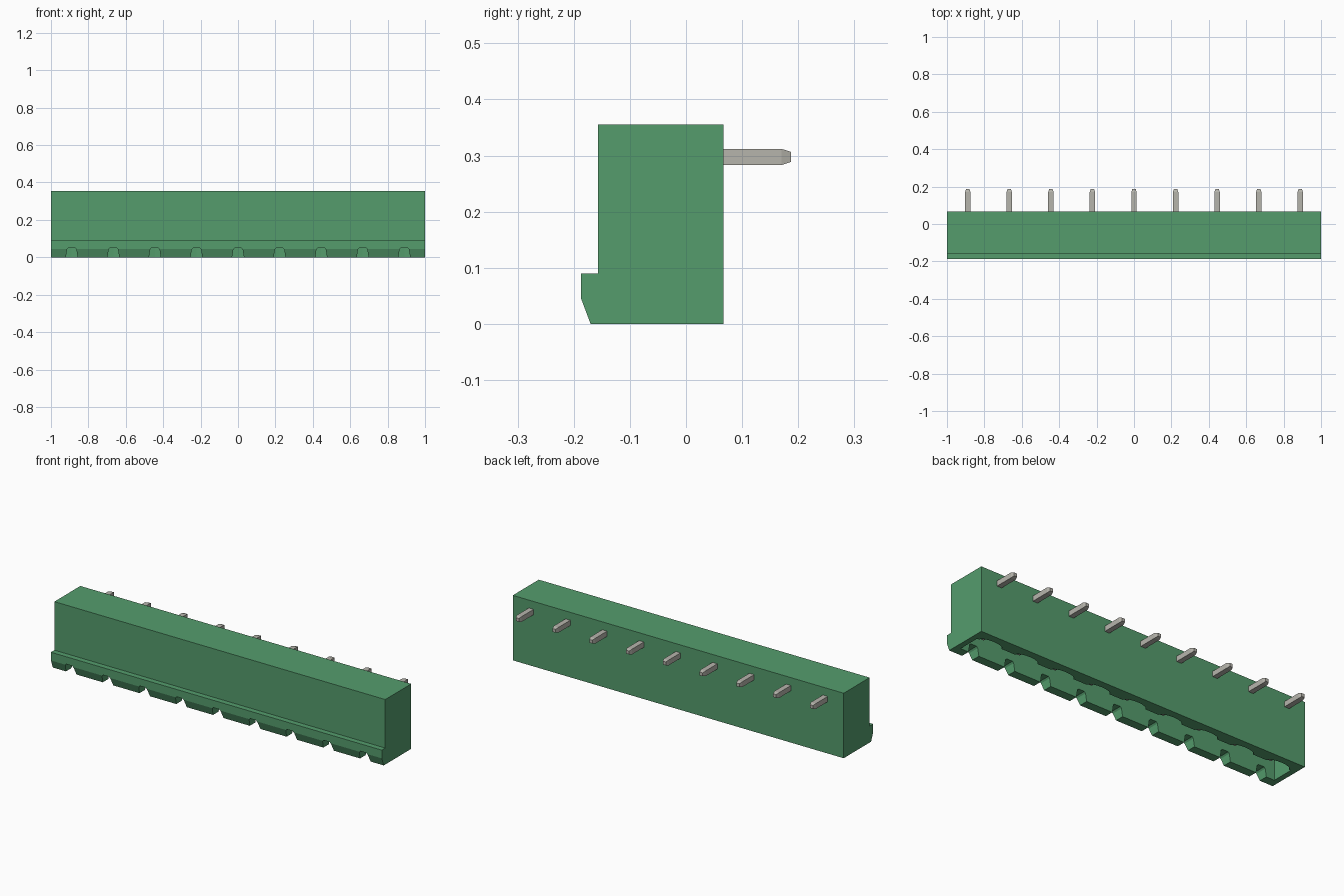
import bpy, bmesh, math
from mathutils import Vector

cube = bpy.data.objects.get("Cube")
if cube:
    bpy.data.objects.remove(cube, do_unlink=True)

POLES = 9
PITCH = 2 / POLES
XS = [(i - (POLES - 1) / 2) * PITCH for i in range(POLES)]


def material(name, rgb):
    m = bpy.data.materials.new(name)
    m.use_nodes = True
    m.diffuse_color = (*rgb, 1)
    bsdf = next(n for n in m.node_tree.nodes if n.type == 'BSDF_PRINCIPLED')
    bsdf.inputs["Base Color"].default_value = (*rgb, 1)
    return m


green = material("green plastic", (0.09, 0.335, 0.152))
metal = material("tinned metal", (0.47, 0.46, 0.415))


def prism(bm, points, depth):
    """Extrude a closed polygon of 3D points along depth."""
    face = bm.faces.new([bm.verts.new(p) for p in points])
    new = bmesh.ops.extrude_face_region(bm, geom=[face])["geom"]
    verts = [v for v in new if isinstance(v, bmesh.types.BMVert)]
    bmesh.ops.translate(bm, verts=verts, vec=Vector(depth))


def finish(bm, name, mat):
    bmesh.ops.recalc_face_normals(bm, faces=bm.faces)
    me = bpy.data.meshes.new(name)
    bm.to_mesh(me)
    bm.free()
    me.materials.append(mat)
    ob = bpy.data.objects.new(name, me)
    bpy.context.collection.objects.link(ob)
    return ob


# Housing: side profile with the latch lip along the lower front
profile = [(-0.157, 0.355), (0.067, 0.355), (0.067, 0), (-0.17, 0),
           (-0.187, 0.045), (-0.187, 0.09), (-0.157, 0.09)]
bm = bmesh.new()
prism(bm, [(-1, y, z) for y, z in profile], (2, 0, 0))
housing = finish(bm, "housing", green)

# Plug cavity: open below, rear wall scalloped at each pole
outline = [(0.97, -0.122), (-0.97, -0.122), (-0.97, 0.0)]
for x in XS:
    for k in range(9):
        a = math.pi * k / 8
        outline.append((x - 0.07 * math.cos(a), 0.028 * math.sin(a)))
outline.append((0.97, 0.0))
bm = bmesh.new()
prism(bm, [(x, y, -0.02) for x, y in outline], (0, 0, 0.27))
cavity = finish(bm, "cavity_cutter", green)

# Tapered notches through the lower front wall
bm = bmesh.new()
notch = [(-0.035, -0.02), (0.035, -0.02), (0.025, 0.042), (0.018, 0.05),
         (-0.018, 0.05), (-0.025, 0.042)]
for x in XS:
    prism(bm, [(x + u, -0.25, z) for u, z in notch], (0, 0.15, 0))
notches = finish(bm, "notch_cutter", green)

bpy.context.view_layer.objects.active = housing
for cutter in (cavity, notches):
    cutter.hide_render = True
    mod = housing.modifiers.new("cut", 'BOOLEAN')
    mod.operation = 'DIFFERENCE'
    mod.solver = 'EXACT'
    mod.object = cutter
    bpy.ops.object.modifier_apply(modifier=mod.name)
    bpy.data.objects.remove(cutter, do_unlink=True)


def pin(name, start, direction, length):
    """Square pin with a tapered tip."""
    bm = bmesh.new()
    rings = []
    for dist, half in ((0, 0.0145), (length - 0.017, 0.0145), (length, 0.009)):
        rings.append([bm.verts.new((u * half, v * half, dist))
                      for u, v in ((-1, -1), (1, -1), (1, 1), (-1, 1))])
    bm.faces.new(rings[0])
    bm.faces.new(rings[-1])
    for a, b in zip(rings, rings[1:]):
        for i in range(4):
            j = (i + 1) % 4
            bm.faces.new((a[i], a[j], b[j], b[i]))
    turn = Vector((0, 0, 1)).rotation_difference(Vector(direction))
    for v in bm.verts:
        v.co = turn @ v.co + Vector(start)
    return finish(bm, name, metal)


# Solder pins out of the back, contact pins down inside the cavity
for i, x in enumerate(XS, 1):
    pin(f"solder_pin_{i}", (x, 0.06, 0.2975), (0, 1, 0), 0.127)
    pin(f"contact_pin_{i}", (x, -0.05, 0.255), (0, 0, -1), 0.205)
